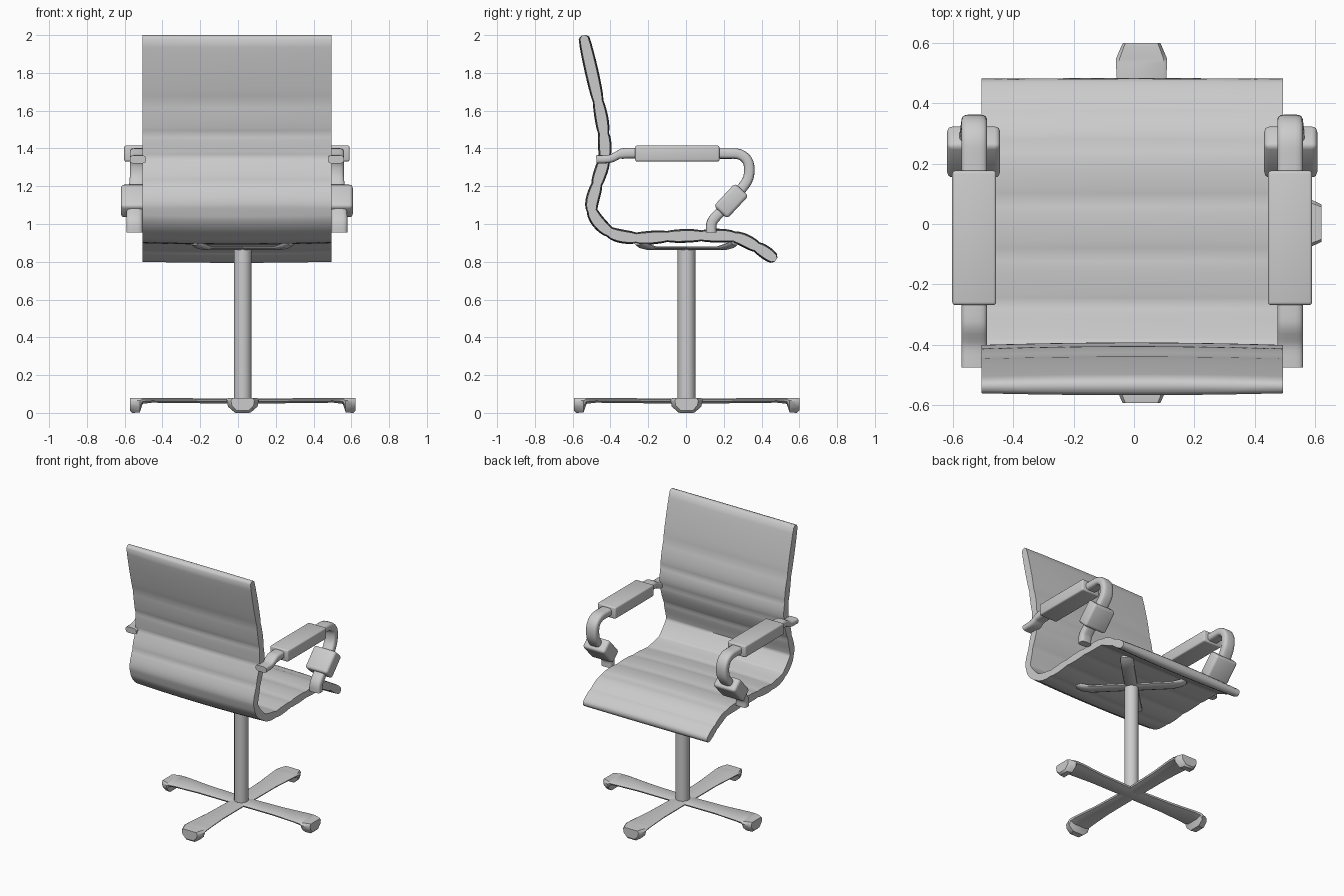
import bpy, bmesh, math
from mathutils import Vector, Matrix

if "Cube" in bpy.data.objects:
    bpy.data.objects.remove(bpy.data.objects["Cube"], do_unlink=True)

GREY = (0.6, 0.6, 0.6, 1)
grey = bpy.data.materials.new("light_grey")
grey.use_nodes = True
grey.diffuse_color = GREY
grey.node_tree.nodes["Principled BSDF"].inputs["Base Color"].default_value = GREY

SEAT_X = -0.006       # middle of seat and arms
STEM = Vector((0.025, 0.003, 0))


def finish(bm, name, angle=40):
    bmesh.ops.recalc_face_normals(bm, faces=bm.faces)
    me = bpy.data.meshes.new(name)
    bm.to_mesh(me)
    bm.free()
    me.materials.append(grey)
    ob = bpy.data.objects.new(name, me)
    bpy.context.collection.objects.link(ob)
    bpy.ops.object.select_all(action='DESELECT')
    ob.select_set(True)
    bpy.context.view_layer.objects.active = ob
    bpy.ops.object.shade_smooth_by_angle(angle=math.radians(angle))
    return ob


def spline(pts, steps):
    """Catmull-Rom curve through the points."""
    p = [Vector(q) for q in pts]
    p = [2 * p[0] - p[1]] + p + [2 * p[-1] - p[-2]]
    out = []
    for a, b, c, d in zip(p, p[1:], p[2:], p[3:]):
        for i in range(steps):
            t = i / steps
            out.append(0.5 * (2 * b + (c - a) * t + (2 * a - 5 * b + 4 * c - d) * t * t
                              + (3 * b - a - 3 * c + d) * t ** 3))
    return out + [p[-2]]


def sweep(name, path, sizes, section, angle=40, turn=None):
    """Loft a section (u across x, v along the normal) along a path in the yz plane."""
    bm = bmesh.new()
    rings = []
    for i, (c, (w, h)) in enumerate(zip(path, sizes)):
        t = path[min(i + 1, len(path) - 1)] - path[max(i - 1, 0)]
        n = Vector((0, -t.z, t.y)).normalized()
        rings.append([bm.verts.new(c + Vector((u * w, 0, 0)) + n * v * h) for u, v in section])
    k = len(section)
    for a, b in zip(rings, rings[1:]):
        for j in range(k):
            bm.faces.new((a[j], a[(j + 1) % k], b[(j + 1) % k], b[j]))
    bm.faces.new(rings[0])
    bm.faces.new(rings[-1])
    if turn is not None:
        bmesh.ops.transform(bm, matrix=turn, verts=bm.verts)
    return finish(bm, name, angle)


def block(name, size, centre, tilt, bevel):
    bm = bmesh.new()
    bmesh.ops.create_cube(bm, size=1)
    bmesh.ops.scale(bm, vec=size, verts=bm.verts)
    bmesh.ops.bevel(bm, geom=bm.edges[:], offset=bevel, segments=3, profile=0.5, affect='EDGES')
    m = Matrix.Translation(centre) @ Matrix.Rotation(tilt, 4, 'X')
    bmesh.ops.transform(bm, matrix=m, verts=bm.verts)
    return finish(bm, name)


# Padded shell: seams between pads, back top to seat front edge
seams = [(-0.54, 1.985), (-0.465, 1.65), (-0.436, 1.48), (-0.432, 1.35), (-0.472, 1.21),
         (-0.497, 1.07), (-0.405, 0.958), (-0.265, 0.926), (-0.1, 0.934), (0.08, 0.938),
         (0.255, 0.932), (0.375, 0.878), (0.465, 0.818)]
STEPS = 8
shell_path = spline([(SEAT_X, y, z) for y, z in seams], STEPS)
shell_size = []
for i in range(len(shell_path)):
    puff = math.sin(math.pi * (i % STEPS) / STEPS) ** 0.6 if i % STEPS else 0
    shell_size.append((0.5, 0.022 + 0.006 * puff))
# Rounded top and front edges
for end, inner in ((0, 1), (-1, -2)):
    d = (shell_path[end] - shell_path[inner]).normalized()
    tip = shell_path[end] + d * 0.014
    at = 0 if end == 0 else len(shell_path)
    shell_path.insert(at, tip)
    shell_size.insert(at, (0.5, 0.01))
across = [i / 6 - 1 for i in range(13)]
top = [(u, 1 + 0.3 * (1 - u * u)) for u in across]
sweep("padded_seat_and_back", shell_path, shell_size,
      top + [(u, -v) for u, v in reversed(top)], 50)

# Rounded rectangular section for the arm tubes
soft = [(math.copysign(abs(math.cos(a)) ** 0.55, math.cos(a)),
         math.copysign(abs(math.sin(a)) ** 0.55, math.sin(a)))
        for a in (math.tau * (i + 0.5) / 16 for i in range(16))]

# Armrests
arm = [(-0.475, 1.342), (-0.4, 1.346), (-0.34, 1.372), (-0.24, 1.375), (0.0, 1.373),
       (0.2, 1.373), (0.285, 1.368), (0.33, 1.325), (0.33, 1.245), (0.285, 1.175),
       (0.22, 1.1), (0.155, 1.035), (0.135, 1.0), (0.133, 0.955)]
for side, label in ((1, "left"), (-1, "right")):
    def offset(z):
        return SEAT_X + side * (0.524 + max(0, min(1, (1.25 - z) / 0.2)) * 0.018)
    path = spline([(offset(z), y, z) for y, z in arm], 4)
    sizes = [(0.043, 0.022 if p.y < -0.35 else 0.028) for p in path]
    sweep(label + "_arm_tube", path, sizes, soft)
    block(label + "_arm_pad", (0.146, 0.446, 0.084), (offset(1.4), -0.046, 1.373), 0, 0.01)
    block(label + "_lower_arm_sleeve", (0.176, 0.165, 0.098), (SEAT_X + side * 0.526, 0.239, 1.122),
          math.radians(47), 0.018)

# Column
bm = bmesh.new()
bmesh.ops.create_cone(bm, cap_ends=True, segments=32, radius1=0.047, radius2=0.047, depth=0.82,
                      matrix=Matrix.Translation(STEM + Vector((0, 0, 0.46))))
finish(bm, "column")

# Four-legged base: rows are distance, mid height, half width, half thickness
leg_rows = [(0, 0.061, 0.06, 0.013), (0.3, 0.065, 0.066, 0.013), (0.48, 0.067, 0.082, 0.013),
            (0.53, 0.064, 0.085, 0.016), (0.545, 0.041, 0.085, 0.039),
            (0.585, 0.04, 0.068, 0.04), (0.597, 0.045, 0.062, 0.033)]
leg_section = [(-0.86, 1), (0.86, 1), (1, 0.6), (0.92, -0.2), (0.5, -1),
               (-0.5, -1), (-0.92, -0.2), (-1, 0.6)]


def upright_loft(name, rows, section, turn):
    """Loft with vertical rings, running outward along y."""
    bm = bmesh.new()
    rings = [[bm.verts.new((u * w, y, z + v * h)) for u, v in section] for y, z, w, h in rows]
    k = len(section)
    for a, b in zip(rings, rings[1:]):
        for j in range(k):
            bm.faces.new((a[j], a[(j + 1) % k], b[(j + 1) % k], b[j]))
    bm.faces.new(rings[0])
    bm.faces.new(rings[-1])
    bmesh.ops.transform(bm, matrix=turn, verts=bm.verts)
    return finish(bm, name)


# Diagonal brace arms under the seat
brace_rows = [(0, 0.872, 0.045, 0.01), (0.27, 0.872, 0.045, 0.01),
              (0.33, 0.885, 0.044, 0.012), (0.365, 0.9, 0.034, 0.01)]
for i in range(4):
    spin = Matrix.Translation(STEM) @ Matrix.Rotation(i * math.pi / 2, 4, 'Z')
    upright_loft("base_leg_%d" % (i + 1), leg_rows, leg_section, spin)
    upright_loft("seat_brace_%d" % (i + 1), brace_rows, leg_section,
                 spin @ Matrix.Rotation(math.pi / 4, 4, 'Z'))
